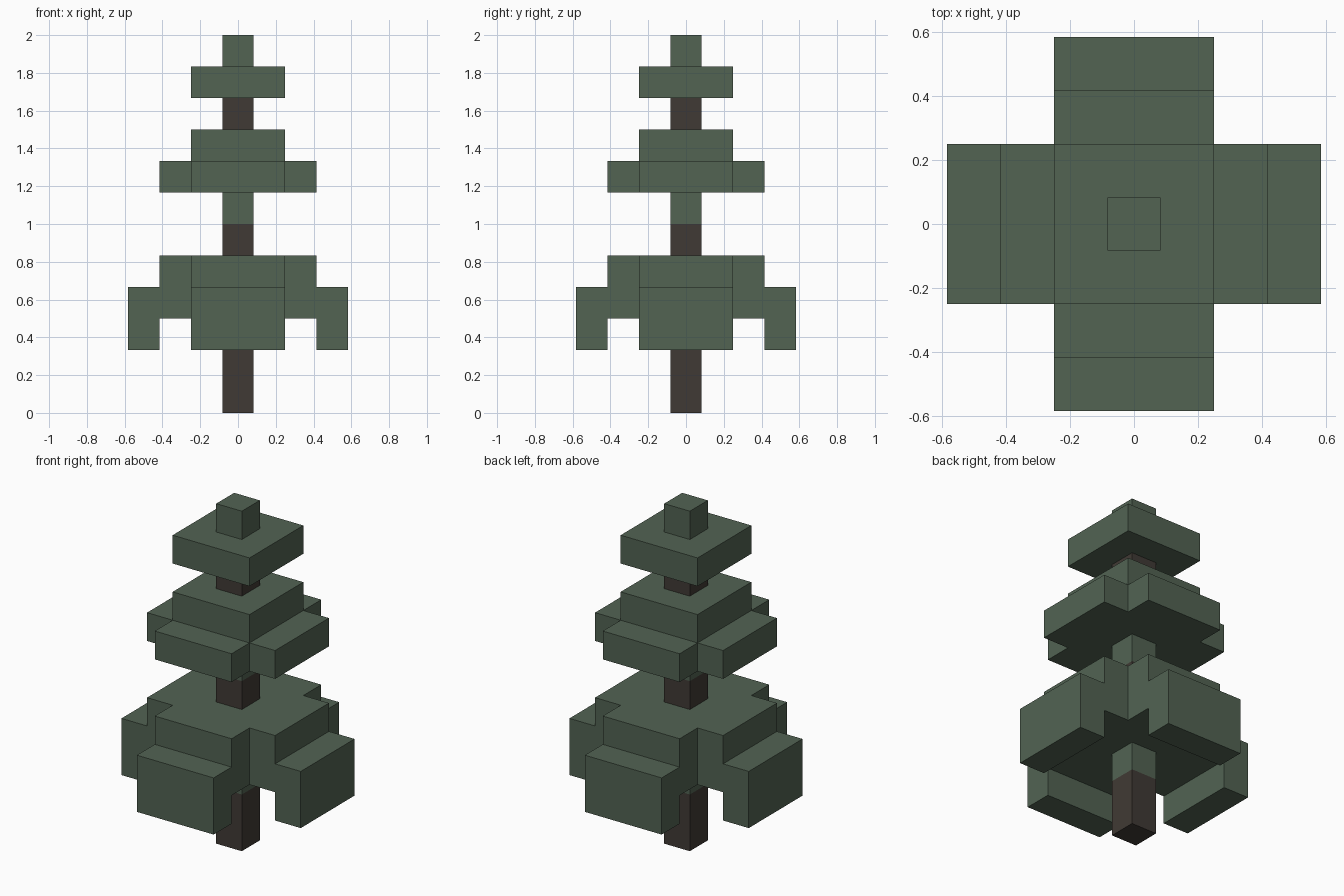
import bpy, bmesh, math
from mathutils import Matrix

if "Cube" in bpy.data.objects:
    bpy.data.objects.remove(bpy.data.objects["Cube"])

U = 1 / 6  # block size


def material(name, rgb):
    m = bpy.data.materials.new(name)
    m.diffuse_color = (*rgb, 1)
    m.use_nodes = True
    m.node_tree.nodes["Principled BSDF"].inputs["Base Color"].default_value = m.diffuse_color
    return m


GREEN = material("pine green", (0.084, 0.125, 0.086))
BROWN = material("bark brown", (0.051, 0.042, 0.035))


def prism(name, outline, levels, mats=(GREEN,), colour_rule=None):
    """Closed prism through the given heights; all lengths in blocks."""
    bm = bmesh.new()
    rings = [[bm.verts.new((x * U, y * U, z * U)) for x, y in outline] for z in levels]
    n = len(outline)
    for low, high in zip(rings, rings[1:]):
        for i in range(n):
            j = (i + 1) % n
            bm.faces.new((low[i], low[j], high[j], high[i]))
    bm.faces.new(rings[0][::-1])
    bm.faces.new(rings[-1])
    if colour_rule:
        for f in bm.faces:
            f.material_index = colour_rule(f.calc_center_median().z / U)
    me = bpy.data.meshes.new(name)
    bm.to_mesh(me)
    bm.free()
    for m in mats:
        me.materials.append(m)
    ob = bpy.data.objects.new(name, me)
    bpy.context.collection.objects.link(ob)
    return ob


def rect(x0, x1, y0, y1):
    return [(x0, y0), (x1, y0), (x1, y1), (x0, y1)]


def square(h):
    return rect(-h, h, -h, h)


def cross(a, b):
    """Plus outline: arm reach a, arm half width b."""
    quarter = [(a, -b), (a, b), (b, b)]
    pts = []
    for _ in range(4):
        pts += quarter
        quarter = [(-y, x) for x, y in quarter]
    return pts


# Trunk, with green foliage wrapped around it just under the two lower tiers
prism("trunk", square(0.5), [0, 2, 3, 5, 6, 7, 9, 10], (BROWN, GREEN),
      lambda z: int(2 < z < 3 or 6 < z < 7))

# Lower tier with four drooping boughs
prism("lower_foliage", cross(2.5, 1.5), [3, 5])
for i in range(4):
    bough = prism(f"drooping_bough_{i + 1}", rect(2.5, 3.5, -1.5, 1.5), [2, 4])
    bough.data.transform(Matrix.Rotation(i * math.pi / 2, 4, "Z"))

# Middle tier
prism("middle_foliage", cross(2.5, 1.5), [7, 8])
prism("middle_foliage_cap", square(1.5), [8, 9])

# Upper tier and tip
prism("upper_foliage", square(1.5), [10, 11])
prism("tree_tip", square(0.5), [11, 12])
